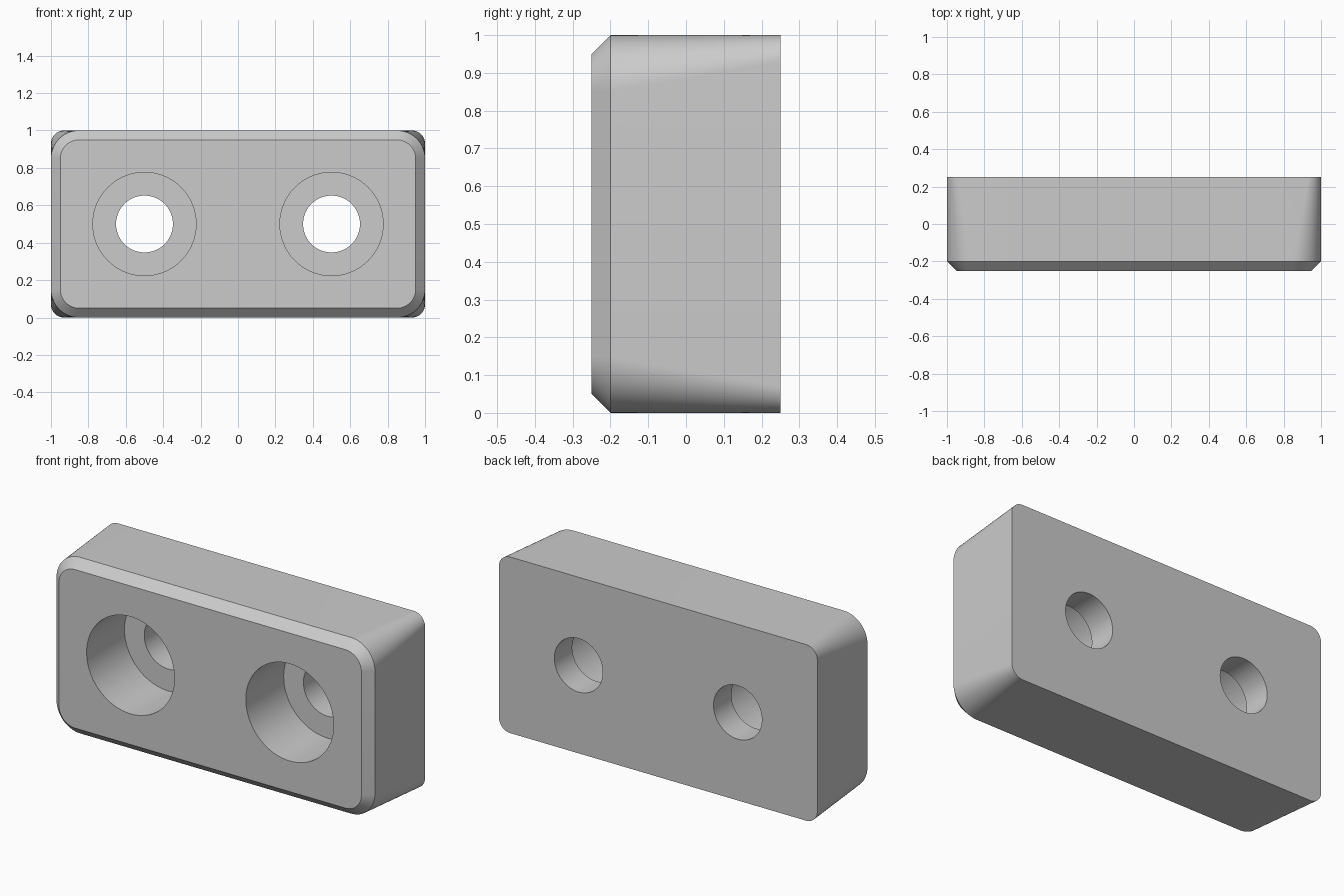
import bpy, bmesh
from math import sin, cos, pi

old = bpy.data.objects.get("Cube")
if old:
    bpy.data.objects.remove(old, do_unlink=True)

grey = bpy.data.materials.new("plain grey")
grey.diffuse_color = (0.6, 0.6, 0.6, 1)
grey.use_nodes = True
grey.node_tree.nodes["Principled BSDF"].inputs["Base Color"].default_value = (0.6, 0.6, 0.6, 1)


def rounded_rectangle(half_w, half_h, radius, y, steps=16):
    """Outline in the xz plane, with rounded corners."""
    points = []
    for corner, (sx, sz) in enumerate([(1, 1), (-1, 1), (-1, -1), (1, -1)]):
        for i in range(steps + 1):
            a = (corner + i / steps) * pi / 2
            points.append((sx * (half_w - radius) + radius * cos(a), y,
                           0.5 + sz * (half_h - radius) + radius * sin(a)))
    return points


def circle(x, radius, y, count=96):
    angles = [2 * pi * i / count for i in range(count)]
    return [(x + radius * cos(a), y, 0.5 + radius * sin(a)) for a in angles]


def loft(name, sections):
    """Skin a closed solid through outlines of equal length."""
    bm = bmesh.new()
    rings = [[bm.verts.new(p) for p in s] for s in sections]
    for a, b in zip(rings, rings[1:]):
        for i in range(len(a)):
            j = (i + 1) % len(a)
            bm.faces.new((a[i], a[j], b[j], b[i]))
    bm.faces.new(rings[0])
    bm.faces.new(rings[-1])
    bmesh.ops.recalc_face_normals(bm, faces=bm.faces)
    mesh = bpy.data.meshes.new(name)
    bm.to_mesh(mesh)
    bm.free()
    obj = bpy.data.objects.new(name, mesh)
    bpy.context.collection.objects.link(obj)
    mesh.materials.append(grey)
    return obj


# Block: chamfered front, corner radius tightening towards the back
block = loft("mounting_block", [
    rounded_rectangle(0.95, 0.45, 0.10, -0.25),
    rounded_rectangle(1.0, 0.5, 0.15, -0.20),
    rounded_rectangle(1.0, 0.5, 0.07, 0.25),
])
bpy.ops.object.select_all(action='DESELECT')
bpy.context.view_layer.objects.active = block
block.select_set(True)

# Two counterbored screw holes
step_y = 0.09
for side, x in (("right", -0.5), ("left", 0.5)):
    cutter = loft(side + "_hole_cutter", [
        circle(x, 0.276, -0.4), circle(x, 0.276, step_y),
        circle(x, 0.152, step_y), circle(x, 0.152, 0.4)])
    cutter.hide_render = True
    cut = block.modifiers.new(side + " hole", 'BOOLEAN')
    cut.operation = 'DIFFERENCE'
    cut.solver = 'EXACT'
    cut.object = cutter
    bpy.ops.object.modifier_apply(modifier=cut.name)
    bpy.data.objects.remove(cutter, do_unlink=True)

bpy.ops.object.shade_smooth_by_angle(angle=pi / 6)
